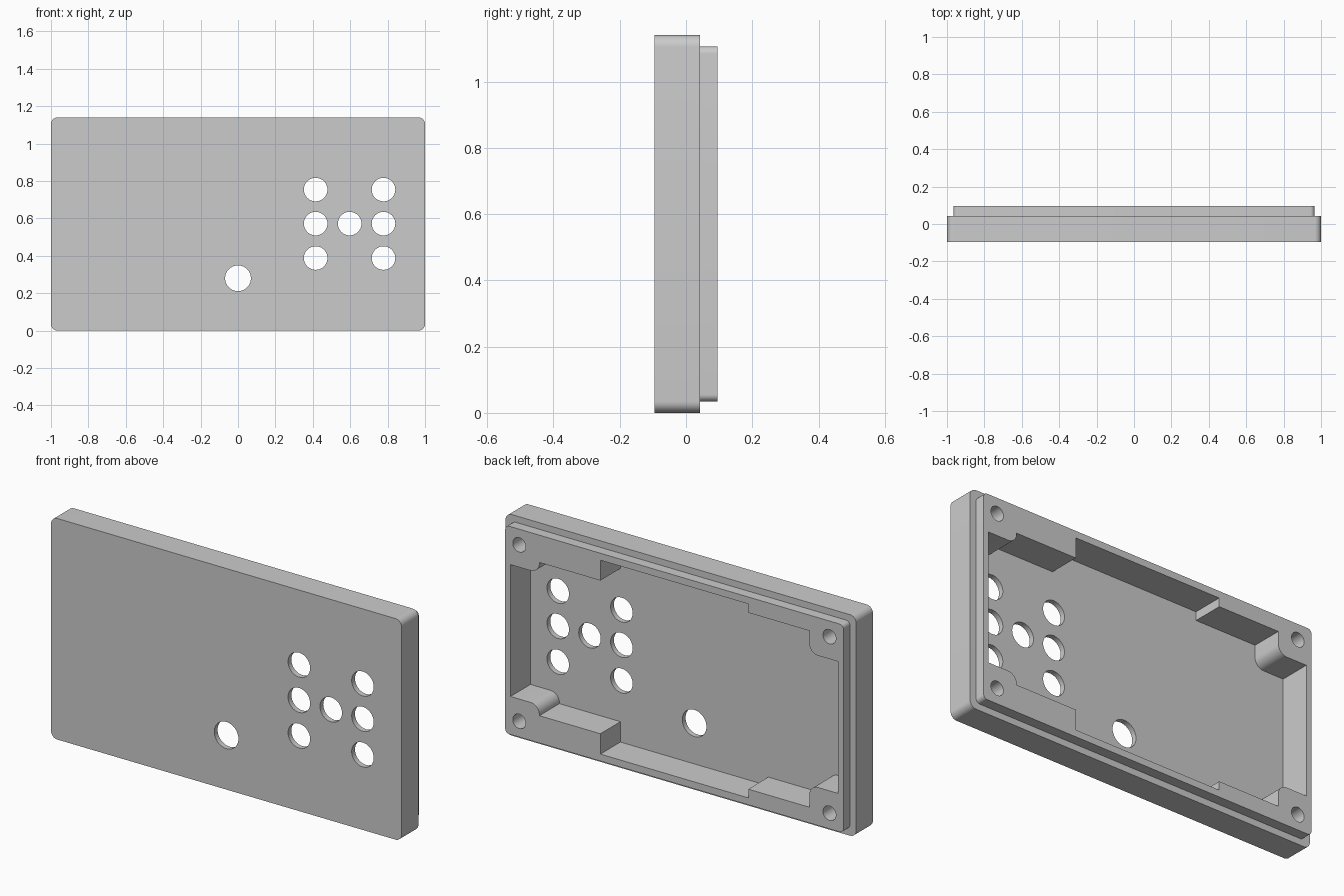
import bpy, bmesh, math
from mathutils import Vector

if "Cube" in bpy.data.objects:
    bpy.data.objects.remove(bpy.data.objects["Cube"])

ZC = 0.57                                             # mid height
Y_FRONT, Y_FLOOR, Y_STEP, Y_BACK = -0.095, -0.068, 0.042, 0.095
Y_SCREW = -0.04                                       # bottom of the blind screw holes


def circle(cx, cz, r, n=40):
    return [(cx + r * math.cos(2 * math.pi * i / n), cz + r * math.sin(2 * math.pi * i / n))
            for i in range(n)]


def rounded(points, n=8):
    """Closed outline from (x, z, radius) corners, rounding right-angle corners."""
    out = []
    for i, (x, z, r) in enumerate(points):
        p = Vector((x, z))
        if r == 0:
            out.append((x, z))
            continue
        a = (Vector(points[i - 1][:2]) - p).normalized()
        b = (Vector(points[(i + 1) % len(points)][:2]) - p).normalized()
        centre = p + (a + b) * r
        for k in range(n + 1):
            t = math.pi / 2 * k / n
            out.append(tuple(centre - b * r * math.cos(t) - a * r * math.sin(t)))
    return out


def rect(hx, hz, r):
    return rounded([(hx, hz, r), (-hx, hz, r), (-hx, -hz, r), (hx, -hz, r)])


bm = bmesh.new()


def loop(outline, y):
    vs = [bm.verts.new((x, y, z + ZC)) for x, z in outline]
    for i, v in enumerate(vs):
        bm.edges.new((vs[i - 1], v))
    return vs


def wall(outline, y0, y1):
    """Side wall of an outline; returns its two rims."""
    a, b = loop(outline, y0), loop(outline, y1)
    for i in range(len(a)):
        bm.faces.new((a[i - 1], a[i], b[i], b[i - 1]))
    return a, b


def fill(loops):
    """Flat face bounded by the first loop, with the others as holes."""
    edges = [bm.edges.get((l[i - 1], l[i])) for l in loops for i in range(len(l))]
    bmesh.ops.triangle_fill(bm, use_beauty=True, edges=edges, normal=(0, 1, 0))


# outer shell and the stepped lip
body_front, body_back = wall(rect(1.0, 0.57, 0.035), Y_FRONT, Y_STEP)
lip_front, lip_back = wall(rect(0.965, 0.536, 0.022), Y_STEP, Y_BACK)

# cavity with corner posts and side ledges, mirrored top to bottom
upper = [(0.935, 0.34, 0), (0.77, 0.34, 0.05), (0.77, 0.395, 0), (0.422, 0.395, 0),
         (0.422, 0.5, 0), (-0.422, 0.5, 0), (-0.422, 0.455, 0), (-0.77, 0.455, 0),
         (-0.77, 0.34, 0.05), (-0.935, 0.34, 0)]
lower = [(x, -z, r) for x, z, r in reversed(upper)]
cavity_floor, cavity_back = wall(rounded(upper + lower), Y_FLOOR, Y_BACK)

# button holes and the larger hole through the front plate
holes = [(x, z, 0.063) for x in (0.415, 0.778) for z in (-0.182, 0.002, 0.184)]
holes += [(0.597, 0.002, 0.063), (0.0, -0.29, 0.069)]
hole_rims = [wall(circle(*h), Y_FRONT, Y_FLOOR) for h in holes]

# blind screw holes in the corners
screw_rims = [wall(circle(sx * 0.885, sz * 0.455, 0.037, 32), Y_SCREW, Y_BACK)
              for sx in (-1, 1) for sz in (-1, 1)]

# flat faces
fill([body_front] + [h[0] for h in hole_rims])
fill([cavity_floor] + [h[1] for h in hole_rims])
fill([body_back, lip_front])
fill([lip_back, cavity_back] + [s[1] for s in screw_rims])
for s in screw_rims:
    bm.faces.new(s[0])

bmesh.ops.recalc_face_normals(bm, faces=bm.faces)
mesh = bpy.data.meshes.new("enclosure_half")
bm.to_mesh(mesh)
bm.free()
obj = bpy.data.objects.new("enclosure_half", mesh)
bpy.context.collection.objects.link(obj)
bpy.context.view_layer.objects.active = obj
obj.select_set(True)
bpy.ops.object.shade_smooth_by_angle(angle=math.radians(30))
